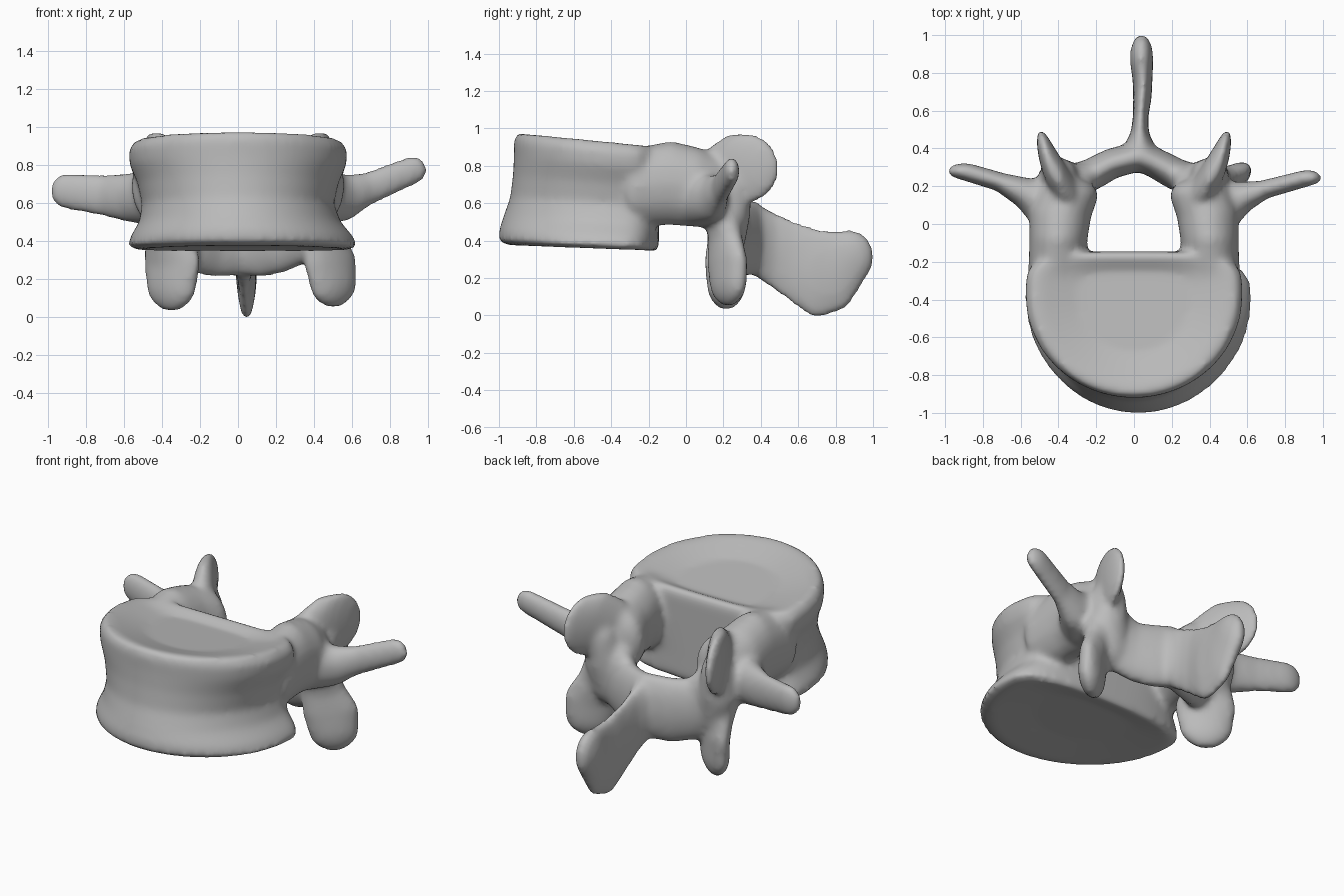
import bpy, bmesh, math
from mathutils import Matrix, Vector

cube = bpy.data.objects.get("Cube")
if cube:
    bpy.data.objects.remove(cube, do_unlink=True)

bone = bpy.data.materials.new("bone_grey")
bone.use_nodes = True
bone.diffuse_color = (0.5, 0.5, 0.5, 1)
bone.node_tree.nodes["Principled BSDF"].inputs["Base Color"].default_value = bone.diffuse_color

parts = []


def add_object(name, bm):
    bmesh.ops.recalc_face_normals(bm, faces=bm.faces)
    mesh = bpy.data.meshes.new(name)
    bm.to_mesh(mesh)
    bm.free()
    obj = bpy.data.objects.new(name, mesh)
    bpy.context.collection.objects.link(obj)
    mesh.materials.append(bone)
    parts.append(obj)


def ellipsoid_points(centre, radii, turn=0):
    ball = bmesh.new()
    place = (Matrix.Translation(centre) @ Matrix.Rotation(math.radians(turn), 4, 'Z')
             @ Matrix.Diagonal((*radii, 1)))
    bmesh.ops.create_icosphere(ball, subdivisions=3, radius=1, matrix=place)
    points = [v.co.copy() for v in ball.verts]
    ball.free()
    return points


def limb(name, *knots):
    """Chain of ellipsoids, each neighbouring pair wrapped in a convex hull."""
    out = bmesh.new()
    for first, second in zip(knots, knots[1:]):
        hull = bmesh.new()
        for p in ellipsoid_points(*first) + ellipsoid_points(*second):
            hull.verts.new(p)
        bmesh.ops.convex_hull(hull, input=list(hull.verts))
        bmesh.ops.delete(hull, geom=[v for v in hull.verts if not v.link_faces], context='VERTS')
        piece = bpy.data.meshes.new("piece")
        hull.to_mesh(piece)
        hull.free()
        out.from_mesh(piece)
        bpy.data.meshes.remove(piece)
    add_object(name, out)


def body(levels, mid_y=-0.38, back=0.235, count=72):
    """Loft of outlines: round at the front, squarer at the back."""
    bm = bmesh.new()
    rings = []
    for z, half, front, size, shift, squareness in levels:
        ring = []
        for i in range(count):
            a = 2 * math.pi * i / count
            c, s = math.cos(a), math.sin(a)
            power = 1 if s < 0 else squareness
            x = shift + size * half * math.copysign(abs(c) ** power, c)
            depth = back if s > 0 else mid_y - front
            y = mid_y + size * depth * math.copysign(abs(s) ** power, s)
            ring.append(bm.verts.new((x, y, z * (1 - 0.1 * (y + 0.9)))))
        rings.append(ring)
    for low, high in zip(rings, rings[1:]):
        for i in range(count):
            j = (i + 1) % count
            bm.faces.new((low[i], low[j], high[j], high[i]))
    bm.faces.new(rings[0])
    bm.faces.new(rings[-1])
    add_object("vertebral_body", bm)


# Body with flared rims, a waist and a dished top
body([
    (0.405, 0.585, -0.98, 0.5, 0.025, 0.75),
    (0.385, 0.585, -0.98, 0.93, 0.025, 0.75),
    (0.405, 0.605, -1.0, 1, 0.025, 0.75),
    (0.46, 0.585, -1.0, 1, 0.02, 0.7),
    (0.54, 0.53, -0.975, 1, 0.01, 0.65),
    (0.64, 0.505, -0.94, 1, 0, 0.55),
    (0.76, 0.53, -0.925, 1, 0, 0.5),
    (0.86, 0.57, -0.92, 1, 0, 0.5),
    (0.94, 0.575, -0.92, 1, 0, 0.5),
    (0.99, 0.56, -0.925, 0.96, 0, 0.5),
    (0.985, 0.55, -0.925, 0.87, 0, 0.5),
    (0.94, 0.55, -0.92, 0.55, 0, 0.5),
])

# Paired parts of the arch
for side, s in (("left", 1), ("right", -1)):
    limb(side + "_pedicle",
         ((s * 0.41, -0.27, 0.7), (0.15, 0.1, 0.21)),
         ((s * 0.4, -0.08, 0.72), (0.155, 0.1, 0.225)),
         ((s * 0.39, 0.05, 0.7), (0.165, 0.1, 0.215)),
         ((s * 0.355, 0.15, 0.68), (0.165, 0.1, 0.2)))
    limb(side + "_upper_facet",
         ((s * 0.36, 0.15, 0.73), (0.09, 0.08, 0.19)),
         ((s * 0.4, 0.25, 0.8), (0.055, 0.13, 0.185), -15 * s),
         ((s * 0.45, 0.32, 0.8), (0.046, 0.185, 0.19), -15 * s))
    limb(side + "_isthmus",
         ((s * 0.4, 0.25, 0.7), (0.1, 0.1, 0.13), -15 * s),
         ((s * 0.39, 0.24, 0.56), (0.12, 0.105, 0.12)),
         ((s * 0.36, 0.23, 0.44), (0.12, 0.09, 0.14)))
    limb(side + "_lamina",
         ((s * 0.34, 0.22, 0.51), (0.12, 0.09, 0.22)),
         ((s * 0.22, 0.265, 0.43), (0.1, 0.08, 0.19)),
         ((s * 0.12, 0.32, 0.42), (0.08, 0.08, 0.2)),
         ((0.03, 0.36, 0.43), (0.08, 0.08, 0.2)))

# Lower facets, plates angled outward
limb("left_lower_facet",
     ((0.39, 0.2, 0.57), (0.13, 0.1, 0.12)),
     ((0.44, 0.21, 0.42), (0.13, 0.075, 0.1), 30),
     ((0.485, 0.22, 0.3), (0.16, 0.07, 0.13), 35),
     ((0.5, 0.225, 0.2), (0.145, 0.07, 0.14), 35))
limb("right_lower_facet",
     ((-0.38, 0.2, 0.57), (0.13, 0.1, 0.12)),
     ((-0.365, 0.21, 0.42), (0.14, 0.075, 0.1), -30),
     ((-0.345, 0.215, 0.3), (0.175, 0.07, 0.13), -35),
     ((-0.35, 0.215, 0.19), (0.155, 0.07, 0.15), -35))

# Side processes, flared at the root
limb("left_side_process",
     ((0.43, 0.07, 0.64), (0.13, 0.15, 0.15)),
     ((0.57, 0.14, 0.64), (0.075, 0.085, 0.12)),
     ((0.68, 0.18, 0.685), (0.06, 0.05, 0.09)),
     ((0.92, 0.245, 0.785), (0.075, 0.043, 0.075)))
limb("right_side_process",
     ((-0.43, 0.08, 0.64), (0.13, 0.15, 0.15)),
     ((-0.57, 0.16, 0.64), (0.075, 0.085, 0.13)),
     ((-0.7, 0.22, 0.65), (0.06, 0.05, 0.11)),
     ((-0.9, 0.28, 0.675), (0.09, 0.043, 0.095)))

# Rear blade
limb("spinous_process",
     ((0.03, 0.36, 0.425), (0.1, 0.075, 0.19)),
     ((0.03, 0.46, 0.365), (0.05, 0.07, 0.205)),
     ((0.035, 0.57, 0.3), (0.04, 0.08, 0.22)),
     ((0.045, 0.7, 0.235), (0.05, 0.12, 0.24)),
     ((0.045, 0.8, 0.25), (0.055, 0.13, 0.22)),
     ((0.04, 0.88, 0.325), (0.062, 0.125, 0.145)))

# Fuse everything into one smooth bone
bpy.ops.object.select_all(action='DESELECT')
for part in parts:
    part.select_set(True)
vertebra = parts[0]
bpy.context.view_layer.objects.active = vertebra
bpy.ops.object.join()
vertebra.name = vertebra.data.name = "vertebra"

remesh = vertebra.modifiers.new("fuse", 'REMESH')
remesh.mode = 'VOXEL'
remesh.voxel_size = 0.018
soften = vertebra.modifiers.new("soften", 'SMOOTH')
soften.factor = 0.5
soften.iterations = 10
for modifier in ("fuse", "soften"):
    bpy.ops.object.modifier_apply(modifier=modifier)

# Stand it on the ground
lowest = min(v.co.z for v in vertebra.data.vertices)
vertebra.data.transform(Matrix.Translation(Vector((0, 0, -lowest))))
bpy.ops.object.shade_smooth()
